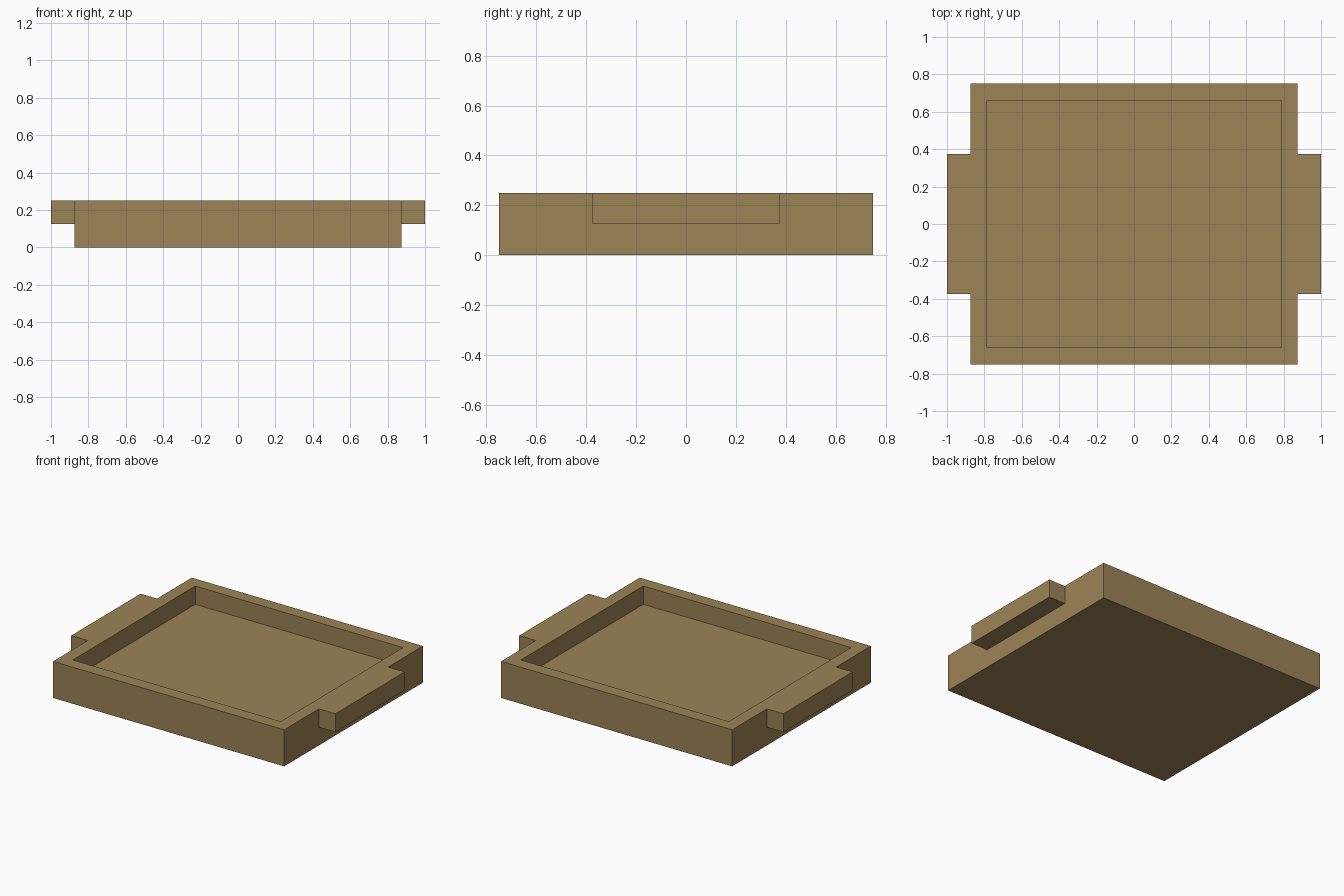
import bpy
import bmesh
from mathutils import Vector

cube = bpy.data.objects.get("Cube")
if cube:
    bpy.data.objects.remove(cube, do_unlink=True)

HEIGHT = 0.25
RIM = 0.125          # rim width, recess depth and handle thickness
BODY_X, BODY_Y = 0.875, 0.75

wood = bpy.data.materials.new("tan_wood")
wood.use_nodes = True
colour = (0.332, 0.227, 0.091, 1)
wood.diffuse_color = colour
wood.node_tree.nodes["Principled BSDF"].inputs["Base Color"].default_value = colour


def box_mesh(low, high):
    """Box between two opposite corners."""
    low, high = Vector(low), Vector(high)
    bm = bmesh.new()
    bmesh.ops.create_cube(bm, size=1)
    bmesh.ops.scale(bm, vec=high - low, verts=bm.verts)
    bmesh.ops.translate(bm, vec=(low + high) / 2, verts=bm.verts)
    return bm


def add_object(name, bm):
    bmesh.ops.recalc_face_normals(bm, faces=bm.faces)
    mesh = bpy.data.meshes.new(name)
    bm.to_mesh(mesh)
    bm.free()
    mesh.materials.append(wood)
    obj = bpy.data.objects.new(name, mesh)
    bpy.context.collection.objects.link(obj)
    return obj


# Tray body: inset the top face and push it down to form the recess
bm = box_mesh((-BODY_X, -BODY_Y, 0), (BODY_X, BODY_Y, HEIGHT))
bm.normal_update()
top = max(bm.faces, key=lambda f: f.calc_center_median().z)
bmesh.ops.inset_region(bm, faces=[top], thickness=RIM)
floor = bmesh.ops.extrude_discrete_faces(bm, faces=[top])["faces"][0]
bmesh.ops.translate(bm, vec=(0, 0, -RIM), verts=floor.verts)
add_object("tray_body", bm)

# Side handles, flush with the rim
for name, side in (("left_handle", 1), ("right_handle", -1)):
    x_low, x_high = sorted((side * BODY_X, side * (BODY_X + RIM)))
    add_object(name, box_mesh((x_low, -BODY_Y / 2, HEIGHT - RIM),
                              (x_high, BODY_Y / 2, HEIGHT)))
